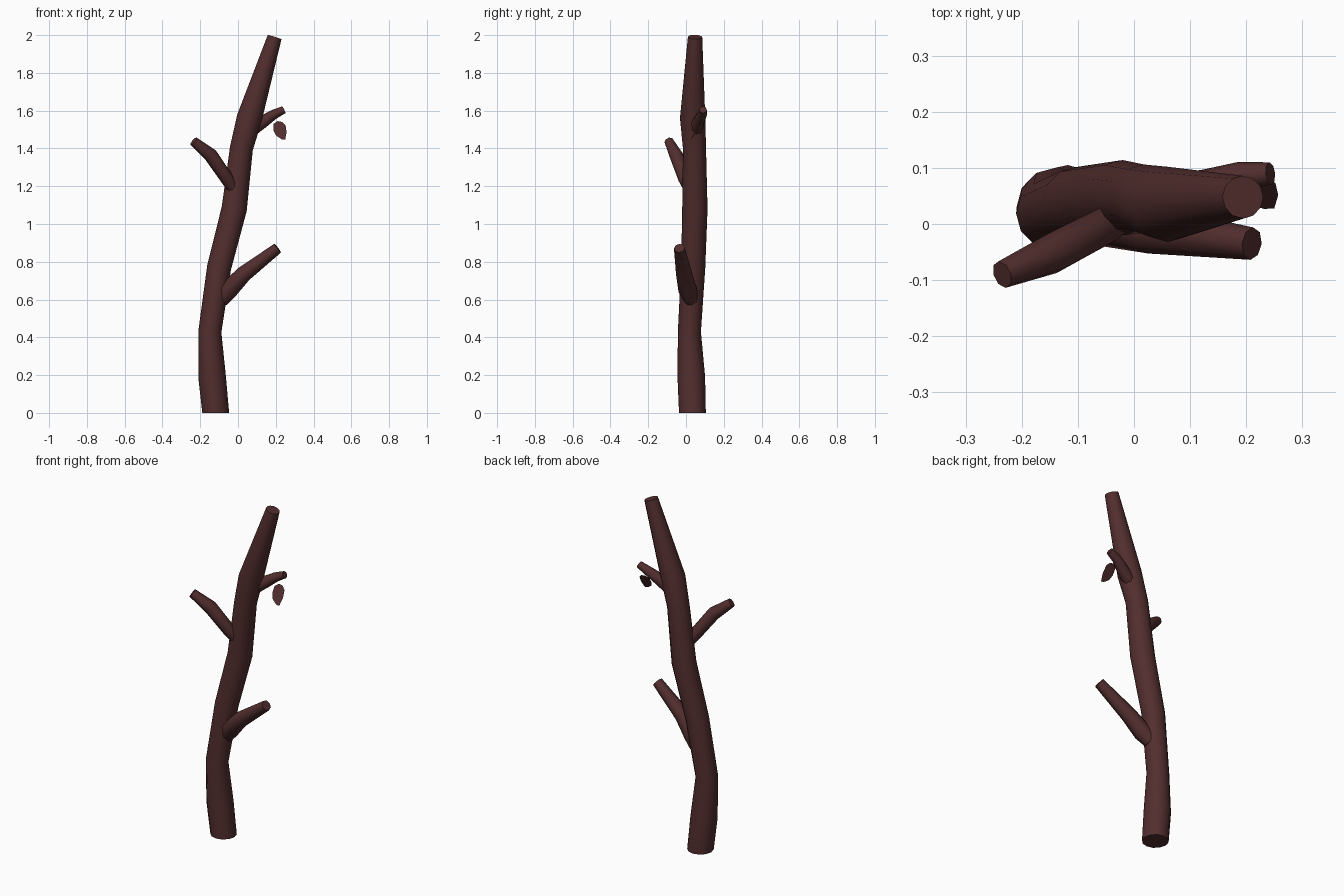
import bpy, bmesh, math
from mathutils import Vector

if "Cube" in bpy.data.objects:
    bpy.data.objects.remove(bpy.data.objects["Cube"])

bark = bpy.data.materials.new("bark")
bark.diffuse_color = (0.085, 0.027, 0.027, 1)
bark.use_nodes = True
bark.node_tree.nodes["Principled BSDF"].inputs["Base Color"].default_value = bark.diffuse_color


def finish(name, bm):
    me = bpy.data.meshes.new(name)
    bm.to_mesh(me)
    bm.free()
    me.materials.append(bark)
    ob = bpy.data.objects.new(name, me)
    bpy.context.collection.objects.link(ob)
    bpy.ops.object.select_all(action='DESELECT')
    bpy.context.view_layer.objects.active = ob
    ob.select_set(True)
    bpy.ops.object.shade_smooth_by_angle(angle=math.radians(50))
    return ob


def limb(name, path, sides, flat_base=False):
    """Tapered, capped tube through (x, y, z, radius) points."""
    pts = [Vector(p[:3]) for p in path]
    bm = bmesh.new()
    rings = []
    for i, p in enumerate(pts):
        t = (pts[min(i + 1, len(pts) - 1)] - pts[max(i - 1, 0)]).normalized()
        if flat_base and i == 0:
            t = Vector((0, 0, 1))
        u = Vector((0, 1, 0)).cross(t).normalized()
        v = t.cross(u)
        r = path[i][3]
        angles = [2 * math.pi * k / sides for k in range(sides)]
        rings.append([bm.verts.new(p + r * (u * math.cos(a) + v * math.sin(a))) for a in angles])
    for a, b in zip(rings, rings[1:]):
        for k in range(sides):
            n = (k + 1) % sides
            bm.faces.new((a[k], a[n], b[n], b[k]))
    bm.faces.new(rings[0][::-1])
    bm.faces.new(rings[-1])
    return finish(name, bm)


# Crooked trunk
limb("trunk", [
    (-0.118, 0.034, 0.0, 0.071), (-0.137, 0.028, 0.19, 0.073),
    (-0.149, 0.018, 0.43, 0.061), (-0.100, 0.038, 0.77, 0.064),
    (-0.020, 0.047, 1.08, 0.067), (0.018, 0.045, 1.40, 0.061),
    (0.060, 0.035, 1.56, 0.067), (0.194, 0.048, 1.99, 0.038)], 12, True)

# Cut-off side branches
limb("lower_branch", [
    (-0.09, 0.03, 0.59, 0.035), (-0.055, 0.01, 0.645, 0.05),
    (0.03, -0.01, 0.735, 0.043), (0.21, -0.035, 0.872, 0.029)], 8)
limb("middle_branch", [
    (-0.02, 0.02, 1.18, 0.03), (-0.055, -0.005, 1.235, 0.035),
    (-0.145, -0.052, 1.365, 0.037), (-0.235, -0.09, 1.438, 0.025)], 8)
limb("upper_branch", [
    (0.06, 0.05, 1.49, 0.036), (0.13, 0.065, 1.54, 0.033),
    (0.19, 0.085, 1.58, 0.026), (0.243, 0.09, 1.605, 0.02)], 8)

# Single flat leaf below the upper branch
bm = bmesh.new()
outline = [(0.188, 1.53), (0.188, 1.495), (0.202, 1.468), (0.232, 1.448), (0.25, 1.447),
           (0.257, 1.485), (0.252, 1.522), (0.235, 1.54), (0.21, 1.545)]
bm.faces.new([bm.verts.new((x, 0.055 + 0.6 * (z - 1.497) + 0.1 * (x - 0.22), z)) for x, z in outline])
finish("leaf", bm)
